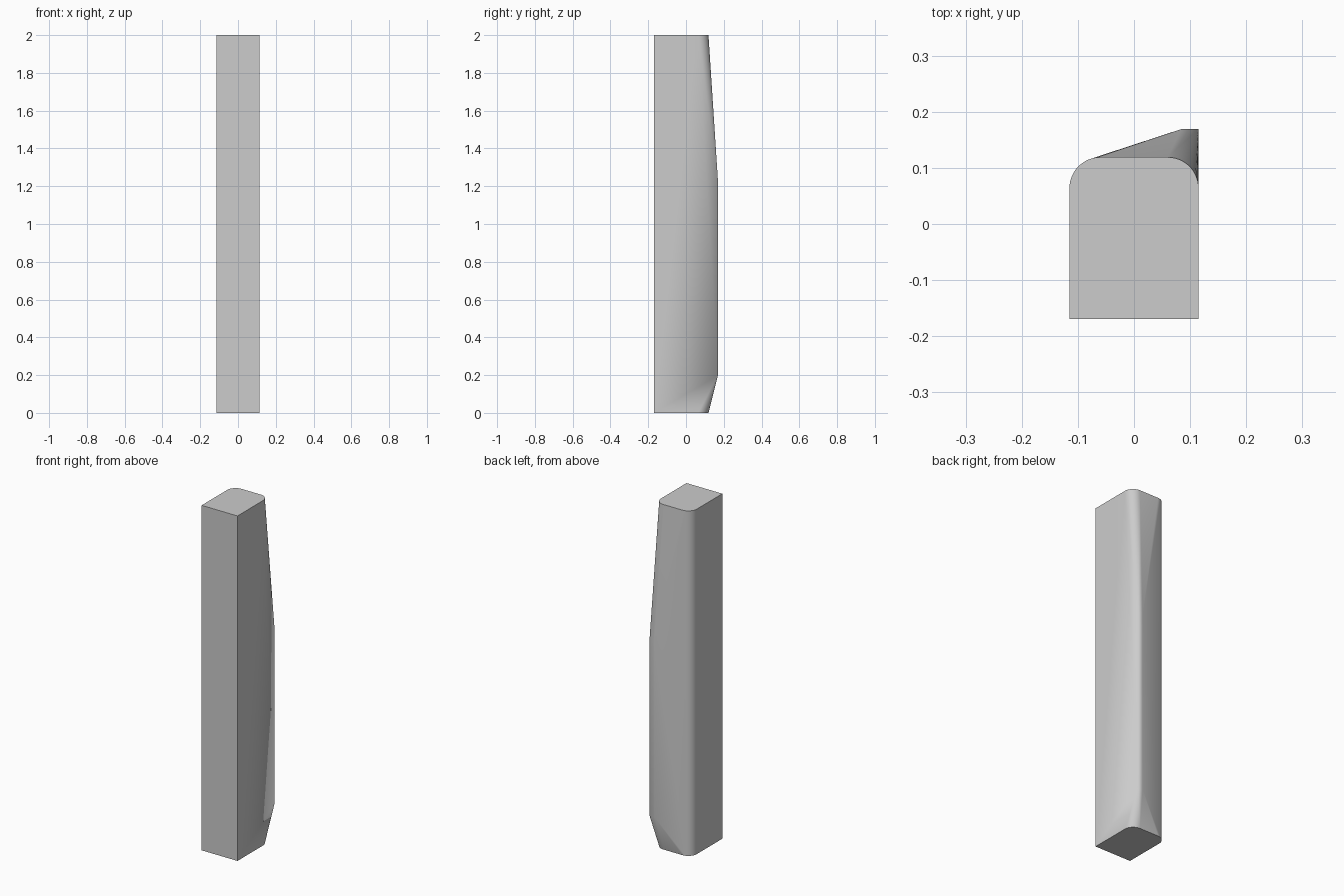
import bpy, bmesh, math

cube = bpy.data.objects.get("Cube")
if cube:
    bpy.data.objects.remove(cube, do_unlink=True)

HALF_W, FRONT, BACK, RIDGE = 0.115, -0.169, 0.119, 0.169
RADIUS, STEPS = 0.055, 14

# Plain grey material
grey = bpy.data.materials.new("plain_grey")
grey.use_nodes = True
colour = (0.604, 0.604, 0.604, 1)
grey.diffuse_color = colour
grey.node_tree.nodes["Principled BSDF"].inputs["Base Color"].default_value = colour


def end_profile():
    """Square front corners and rounded back corners."""
    points = [(-HALF_W, FRONT), (HALF_W, FRONT)]
    for side in (1, -1):
        for i in range(STEPS + 1):
            a = math.pi / 2 * i / STEPS
            points.append((side * (HALF_W - RADIUS + RADIUS * math.cos(a)),
                           BACK - RADIUS + RADIUS * math.sin(a)))
    return points


# Tapered bar: rounded ends wrapped around a raised ridge at the back left corner
bm = bmesh.new()
for z in (0, 2):
    for x, y in end_profile():
        bm.verts.new((x, y, z))
for z in (0.2, 1.23):
    for x in (0.084, HALF_W):
        bm.verts.new((x, RIDGE, z))
hull = bmesh.ops.convex_hull(bm, input=bm.verts[:])
unused = [v for v in bm.verts if not v.link_faces]
bmesh.ops.delete(bm, geom=unused, context='VERTS')
bmesh.ops.dissolve_limit(bm, angle_limit=math.radians(0.2),
                         verts=bm.verts[:], edges=bm.edges[:])
bmesh.ops.recalc_face_normals(bm, faces=bm.faces[:])

mesh = bpy.data.meshes.new("tapered_bar")
bm.to_mesh(mesh)
bm.free()
mesh.materials.append(grey)
bar = bpy.data.objects.new("tapered_bar", mesh)
bpy.context.collection.objects.link(bar)

# Smooth rounded corners, sharp long edges
bpy.ops.object.select_all(action='DESELECT')
bar.select_set(True)
bpy.context.view_layer.objects.active = bar
bpy.ops.object.shade_smooth_by_angle(angle=math.radians(30))
